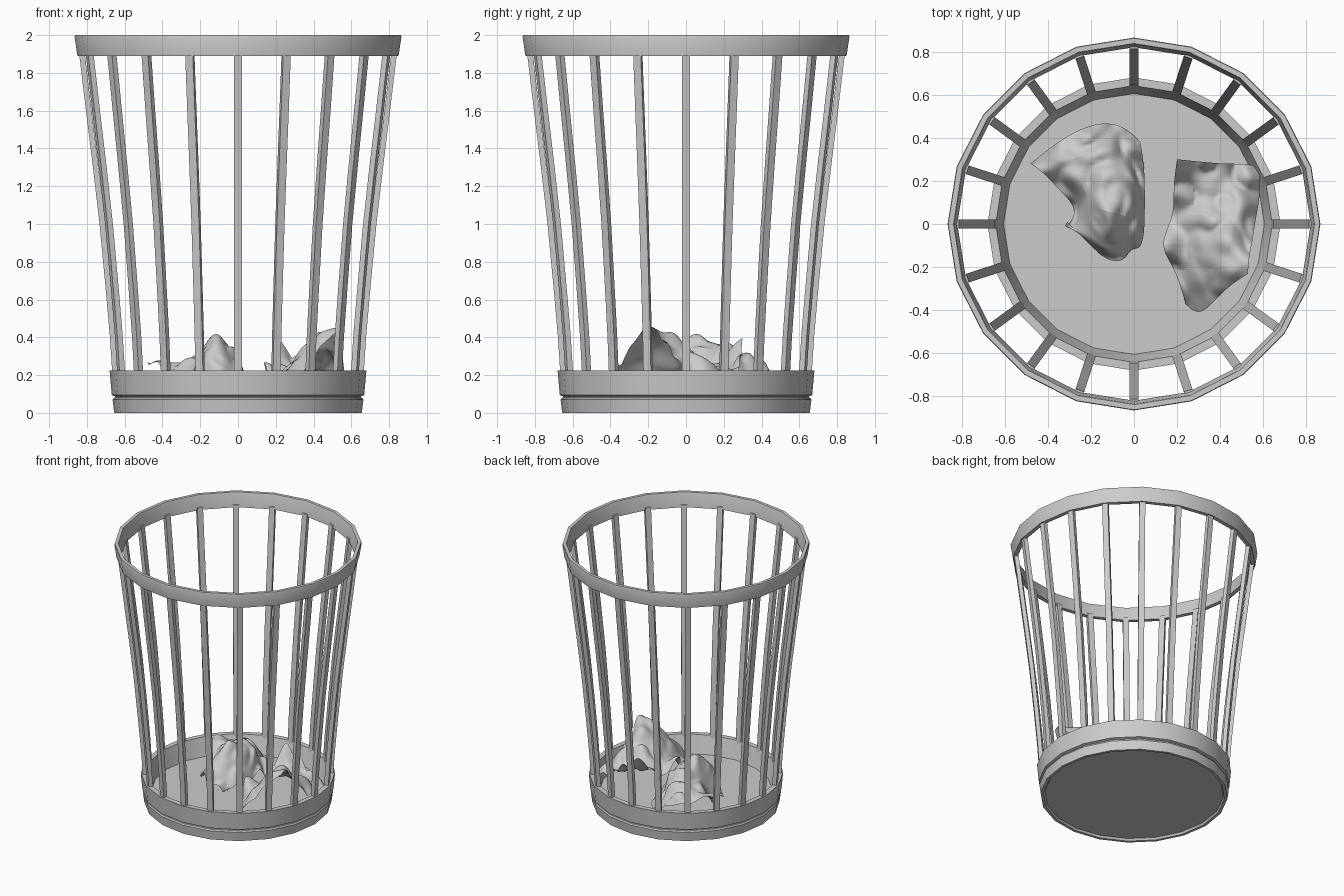
import bpy, math
from mathutils import Vector, noise

if "Cube" in bpy.data.objects:
    bpy.data.objects.remove(bpy.data.objects["Cube"])

SIDES = 20


def make_object(name, verts, faces):
    mesh = bpy.data.meshes.new(name)
    mesh.from_pydata(verts, [], faces)
    mesh.update()
    obj = bpy.data.objects.new(name, mesh)
    bpy.context.collection.objects.link(obj)
    return obj


def smooth(obj, angle=30):
    bpy.ops.object.select_all(action='DESELECT')
    obj.select_set(True)
    bpy.context.view_layer.objects.active = obj
    bpy.ops.object.shade_smooth_by_angle(angle=math.radians(angle))


def lathe(name, profile, closed):
    """Spin (radius, height) points; an open profile is capped at both ends."""
    n = len(profile)
    verts = [(r * math.cos(math.tau * s / SIDES), r * math.sin(math.tau * s / SIDES), z)
             for s in range(SIDES) for r, z in profile]
    faces = []
    for s in range(SIDES):
        a, b = s * n, (s + 1) % SIDES * n
        for i in range(n if closed else n - 1):
            j = (i + 1) % n
            faces.append((a + i, b + i, b + j, a + j))
    if not closed:
        faces.append([s * n for s in reversed(range(SIDES))])
        faces.append([s * n + n - 1 for s in range(SIDES)])
    obj = make_object(name, verts, faces)
    smooth(obj)
    return obj


# Top rim
lathe("top_rim", [(0.85, 1.89), (0.865, 1.99), (0.862, 2.0), (0.838, 2.0),
                  (0.834, 1.99), (0.82, 1.89)], True)

# Solid base with foot, groove, lower band and floor
lathe("base", [(0.625, 0.015), (0.635, 0.0), (0.655, 0.0), (0.664, 0.07), (0.658, 0.08),
               (0.65, 0.083), (0.65, 0.088), (0.668, 0.094), (0.68, 0.225),
               (0.642, 0.225), (0.605, 0.09)], False)

# Gently curved slats
path = [(0.665, 0.2), (0.678, 0.4), (0.70, 0.65), (0.733, 1.0),
        (0.768, 1.3), (0.805, 1.6), (0.842, 1.91)]
W, T = 0.021, 0.03
for k in range(SIDES):
    ang = math.tau * k / SIDES
    c, s = math.cos(ang), math.sin(ang)
    verts, faces = [], []
    for r, z in path:
        for dr, t in ((0, -W), (0, W), (-T, W), (-T, -W)):
            verts.append(((r + dr) * c - t * s, (r + dr) * s + t * c, z))
    for i in range(len(path) - 1):
        for j in range(4):
            q = (j + 1) % 4
            faces.append((i * 4 + j, i * 4 + q, i * 4 + 4 + q, i * 4 + 4 + j))
    e = len(verts)
    faces += [(3, 2, 1, 0), (e - 4, e - 3, e - 2, e - 1)]
    smooth(make_object(f"slat_{k + 1:02d}", verts, faces))


def paper(name, rows, seed):
    """Crumpled sheet: coarse folded net, subdivided and creased with noise."""
    cols = len(rows[0])
    verts = [p for row in rows for p in row]
    faces = [(i * cols + j, (i + 1) * cols + j, (i + 1) * cols + j + 1, i * cols + j + 1)
             for i in range(len(rows) - 1) for j in range(cols - 1)]
    obj = make_object(name, verts, faces)
    mod = obj.modifiers.new("soft_folds", 'SUBSURF')
    mod.levels = mod.render_levels = 3
    mod.boundary_smooth = 'PRESERVE_CORNERS'
    smooth(obj, 50)
    bpy.ops.object.modifier_apply(modifier=mod.name)
    for v in obj.data.vertices:
        ridge = abs(noise.noise(v.co * 7 + Vector((seed, seed, 0))))
        v.co.z += 0.11 * (ridge - 0.2)
        v.co.z = max(v.co.z, 0.094)
    obj.data.update()


# Left paper ball
paper("crumpled_paper_left", [
    [(-.48, .28, .28), (-.36, .38, .26), (-.20, .47, .19), (-.06, .47, .14), (.03, .38, .10)],
    [(-.42, .24, .24), (-.30, .30, .31), (-.17, .36, .34), (-.05, .34, .22), (.05, .25, .12)],
    [(-.33, .14, .14), (-.24, .20, .26), (-.15, .18, .32), (-.03, .20, .46), (.05, .12, .18)],
    [(-.25, .06, .10), (-.21, .10, .34), (-.12, .06, .50), (-.03, .04, .34), (.05, -.04, .14)],
    [(-.33, -.03, .12), (-.22, -.05, .20), (-.14, -.09, .38), (-.06, -.09, .31), (.03, -.12, .16)],
    [(-.31, .01, .17), (-.21, -.09, .10), (-.13, -.17, .14), (-.05, -.18, .19), (-.01, -.11, .09)],
], 3.0)

# Right paper ball
paper("crumpled_paper_right", [
    [(.20, .30, .34), (.30, .29, .31), (.40, .28, .25), (.50, .28, .17), (.58, .27, .14)],
    [(.18, .17, .30), (.27, .18, .22), (.38, .17, .18), (.50, .16, .26), (.59, .15, .15)],
    [(.19, .04, .12), (.28, .05, .28), (.38, .03, .31), (.46, .06, .37), (.56, .00, .20)],
    [(.11, -.10, .30), (.24, -.10, .18), (.34, -.08, .35), (.46, -.08, .43), (.55, -.08, .34)],
    [(.19, -.20, .10), (.26, -.20, .26), (.34, -.20, .38), (.44, -.19, .48), (.53, -.17, .46)],
    [(.24, -.37, .10), (.28, -.41, .14), (.33, -.41, .20), (.42, -.30, .32), (.53, -.23, .46)],
], 8.0)
